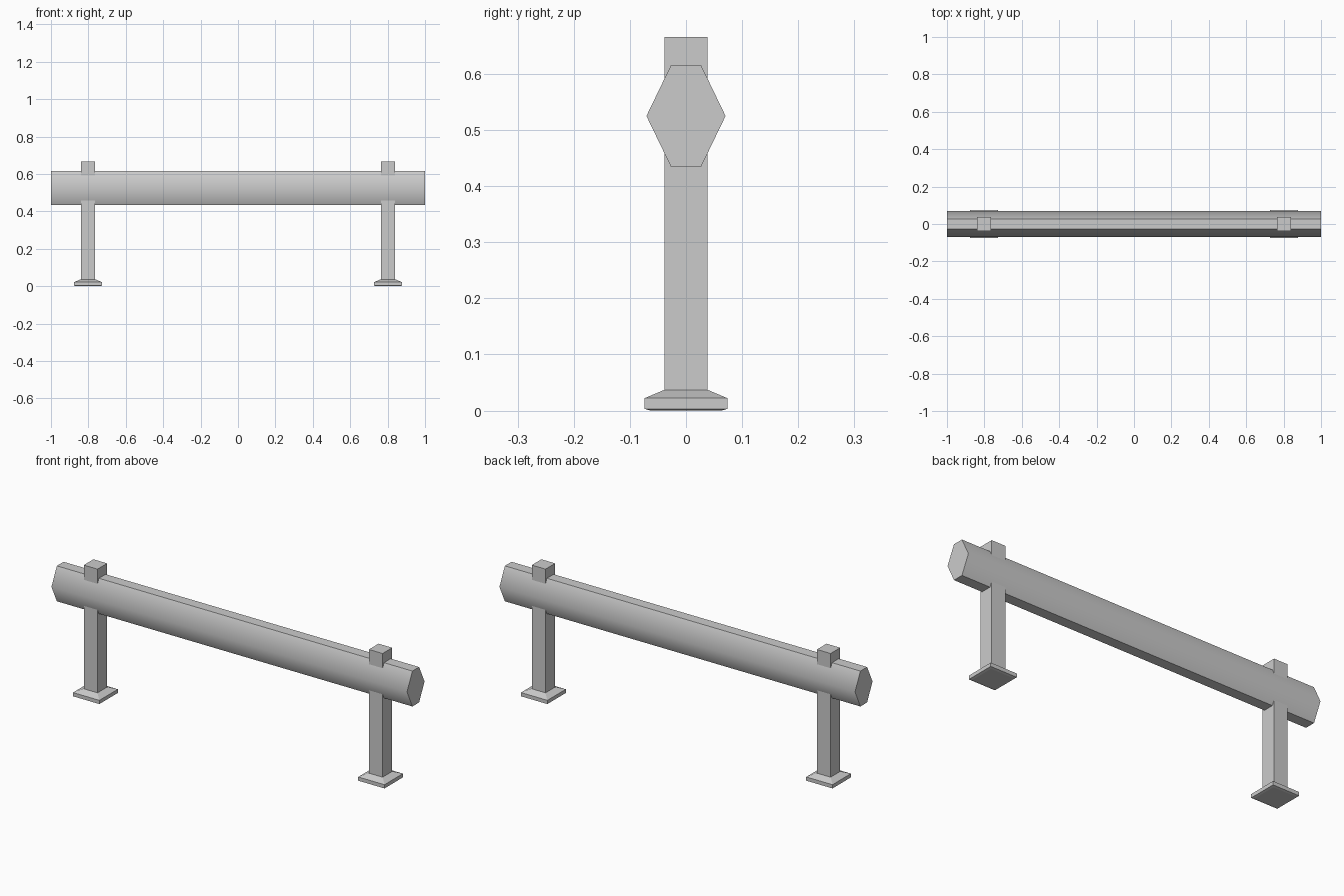
import bpy, bmesh, math

if "Cube" in bpy.data.objects:
    bpy.data.objects.remove(bpy.data.objects["Cube"])


def loft(name, rings):
    """Skin a closed solid through equal-length rings of points."""
    bm = bmesh.new()
    loops = [[bm.verts.new(p) for p in ring] for ring in rings]
    n = len(loops[0])
    for a, b in zip(loops, loops[1:]):
        for i in range(n):
            j = (i + 1) % n
            bm.faces.new((a[i], a[j], b[j], b[i]))
    bm.faces.new(loops[0][::-1])
    bm.faces.new(loops[-1])
    bmesh.ops.recalc_face_normals(bm, faces=bm.faces)
    mesh = bpy.data.meshes.new(name)
    bm.to_mesh(mesh)
    bm.free()
    obj = bpy.data.objects.new(name, mesh)
    bpy.context.collection.objects.link(obj)
    return obj


# Square post with its flared foot: (half width, height)
POST = [(0.063, 0.0), (0.074, 0.003), (0.074, 0.022), (0.0385, 0.037), (0.0385, 0.666)]
for side, x in (("left", -0.802), ("right", 0.802)):
    loft(side + "_post", [[(x + sx * r, sy * r, z)
                           for sx, sy in ((-1, -1), (1, -1), (1, 1), (-1, 1))]
                          for r, z in POST])

# Hexagonal rail running through both posts
HEX = [(-0.027, 0.435), (0.027, 0.435), (0.0705, 0.525),
       (0.027, 0.615), (-0.027, 0.615), (-0.0705, 0.525)]
rail = loft("rail", [[(x, y, z) for y, z in HEX] for x in (-1, 1)])

# Soft side ridges, sharp top, bottom and ends
bpy.ops.object.select_all(action='DESELECT')
rail.select_set(True)
bpy.context.view_layer.objects.active = rail
bpy.ops.object.shade_smooth_by_angle(angle=math.radians(58))
